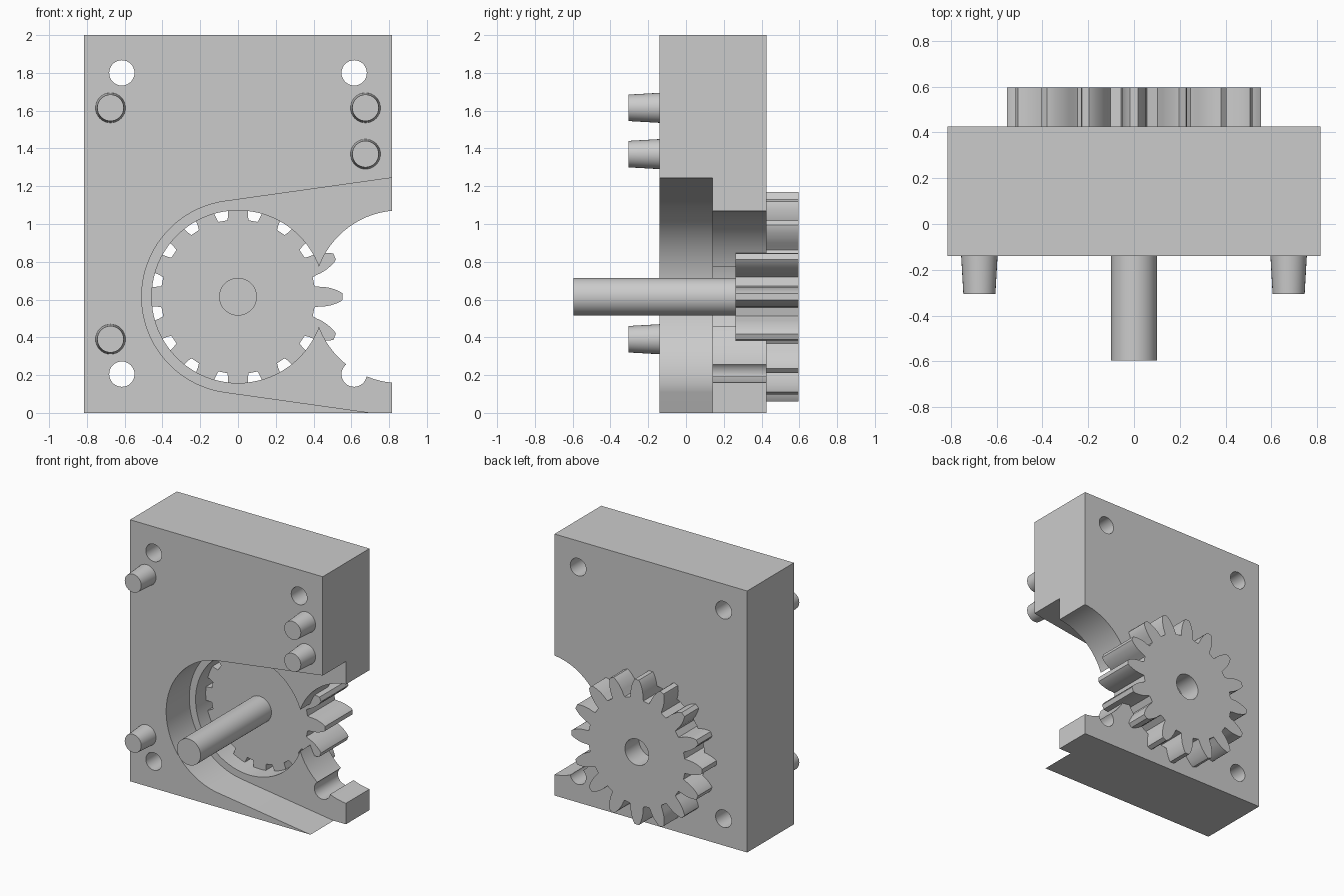
import bpy, bmesh
from math import sin, cos, pi, radians, tan

if "Cube" in bpy.data.objects:
    bpy.data.objects.remove(bpy.data.objects["Cube"])

FRONT, BACK, STEP = -0.14, 0.425, 0.14   # plate faces and pocket floor along y
CZ = 0.615                               # height of the shaft axis


def ring(x, z, r, n=64, a0=0.0, a1=2 * pi, closed=True):
    steps = n if closed else n - 1
    return [(x + r * cos(a0 + (a1 - a0) * i / steps),
             z + r * sin(a0 + (a1 - a0) * i / steps)) for i in range(n)]


def loft(name, pts0, y0, pts1, y1):
    """Solid between two x-z profiles with equal point counts."""
    bm = bmesh.new()
    a = [bm.verts.new((x, y0, z)) for x, z in pts0]
    b = [bm.verts.new((x, y1, z)) for x, z in pts1]
    bm.faces.new(a)
    bm.faces.new(b[::-1])
    n = len(a)
    for i in range(n):
        j = (i + 1) % n
        bm.faces.new((a[j], a[i], b[i], b[j]))
    bmesh.ops.recalc_face_normals(bm, faces=bm.faces)
    me = bpy.data.meshes.new(name)
    bm.to_mesh(me)
    bm.free()
    ob = bpy.data.objects.new(name, me)
    bpy.context.collection.objects.link(ob)
    return ob


def prism(name, pts, y0, y1):
    return loft(name, pts, y0, pts, y1)


def activate(ob):
    bpy.ops.object.select_all(action='DESELECT')
    ob.select_set(True)
    bpy.context.view_layer.objects.active = ob


def cut(ob, cutter):
    cutter.hide_render = True
    mod = ob.modifiers.new("cut", 'BOOLEAN')
    mod.operation, mod.solver, mod.object = 'DIFFERENCE', 'EXACT', cutter
    activate(ob)
    bpy.ops.object.modifier_apply(modifier=mod.name)
    bpy.data.objects.remove(cutter, do_unlink=True)


def smooth(ob):
    activate(ob)
    bpy.ops.object.shade_smooth_by_angle(angle=radians(25))


# Housing plate
W = 0.815
plate = prism("housing_plate", [(-W, 0), (W, 0), (W, 2), (-W, 2)], FRONT, BACK)

# Flared front pocket, open to the right side
R, flare = 0.51, radians(8)
pocket = ring(0, CZ, R, 48, pi / 2 + flare, 3 * pi / 2 - flare, closed=False)
reach = 1.0
end = R / cos(flare) + reach * tan(flare)
pocket += [(reach, CZ - end), (reach, CZ + end)]
cut(plate, prism("pocket_cutter", pocket, FRONT - 0.1, STEP))

# Two meshing gear bores through the pocket floor
for x in (0, 0.857):
    cut(plate, prism("bore_cutter", ring(x, CZ, 0.457, 80), 0.0, BACK + 0.1))

# Corner screw holes
for x in (-0.615, 0.615):
    for z in (0.205, 1.8):
        cut(plate, prism("hole_cutter", ring(x, z, 0.067, 32), FRONT - 0.1, BACK + 0.1))
smooth(plate)

# Tapered locating pins
for i, (x, z) in enumerate([(-0.675, 1.615), (0.675, 1.615), (0.675, 1.37), (-0.675, 0.39)]):
    smooth(loft("locating_pin_%d" % (i + 1), ring(x, z, 0.07, 32), -0.305,
                ring(x, z, 0.08, 32), FRONT + 0.01))

# Sixteen-tooth gear: (radius, half width) along one tooth flank
TEETH = 16
flank = [(0.405, 0.056), (0.425, 0.053), (0.455, 0.052), (0.485, 0.047),
         (0.515, 0.038), (0.54, 0.027), (0.554, 0.017)]
tooth = [(r, -w) for r, w in flank] + [(r, w) for r, w in flank[::-1]]
outline = []
for k in range(TEETH):
    c, s = cos(2 * pi * k / TEETH), sin(2 * pi * k / TEETH)
    outline += [(u * c - v * s, CZ + u * s + v * c) for u, v in tooth]
gear = prism("gear", outline, 0.262, 0.595)
cut(gear, prism("gear_bore_cutter", ring(0, CZ, 0.1, 48), 0.425, 0.7))
smooth(gear)

# Drive shaft
smooth(prism("drive_shaft", ring(0, CZ, 0.1, 48), -0.595, 0.3))
